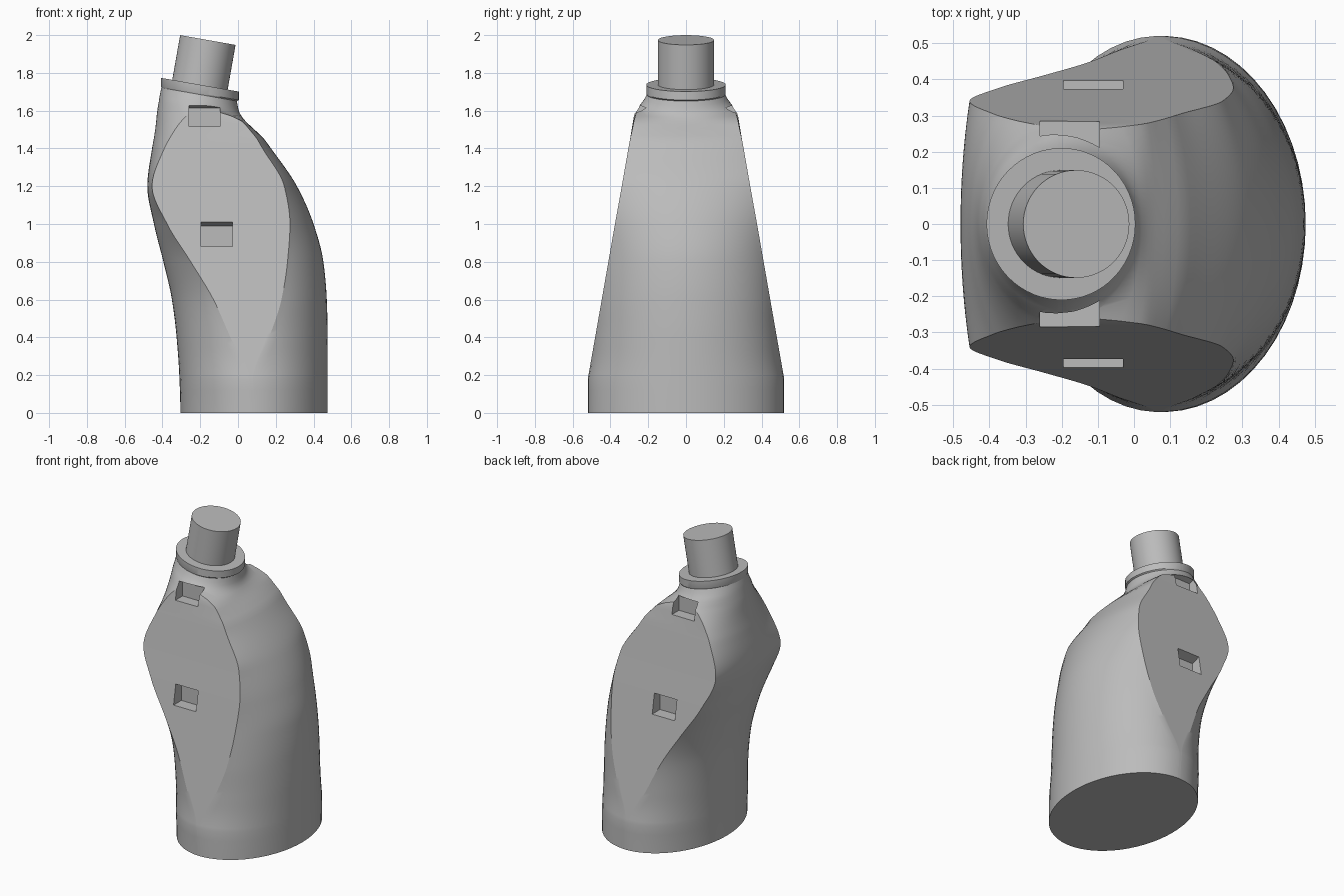
import bpy, bmesh, math
from mathutils import Matrix, Vector

if "Cube" in bpy.data.objects:
    bpy.data.objects.remove(bpy.data.objects["Cube"])

grey = bpy.data.materials.new("plain grey")
grey.use_nodes = True
grey.diffuse_color = (0.5, 0.5, 0.5, 1)
grey.node_tree.nodes["Principled BSDF"].inputs["Base Color"].default_value = (0.5, 0.5, 0.5, 1)

TILT = math.radians(10)
NECK_X = -0.2

# Body sections: height, left edge, flat start, flat end, right edge, half depth
KEYS = [
    (0, -.305, .07, .09, .475, .52),
    (.18, -.31, .06, .08, .475, .52),
    (.4, -.325, -.04, .165, .475, .481),
    (.6, -.35, -.13, .23, .47, .446),
    (.8, -.395, -.25, .262, .452, .411),
    (1.0, -.445, -.375, .275, .4, .376),
    (1.2, -.48, -.455, .245, .312, .34),
    (1.4, -.455, -.39, .13, .175, .305),
    (1.5, -.437, -.33, .07, .1, .287),
    (1.58, -.427, -.26, 0, .03, .273),
    (1.615, -.42, -.22, -.15, .008, .258),
    (1.65, -.414, -.21, -.19, 0, .225),
    (1.69, -.405, -.21, -.19, -.006, .205),
]


def slope(col, i):
    """Monotone slope of one column at key i."""
    if i in (0, len(KEYS) - 1):
        return 0
    a, b, c = KEYS[i - 1:i + 2]
    s = (b[col] - a[col]) / (b[0] - a[0])
    t = (c[col] - b[col]) / (c[0] - b[0])
    return 2 * s * t / (s + t) if s * t > 0 else 0


def section(z):
    i = max(k for k in range(len(KEYS) - 1) if KEYS[k][0] <= z)
    a, b = KEYS[i], KEYS[i + 1]
    h = b[0] - a[0]
    t = (z - a[0]) / h
    out = []
    for col in range(1, 5):
        out.append((1 + 2 * t) * (1 - t) ** 2 * a[col] + t * (1 - t) ** 2 * h * slope(col, i)
                   + t * t * (3 - 2 * t) * b[col] + t * t * (t - 1) * h * slope(col, i + 1))
    return out + [a[5] + t * (b[5] - a[5])]


def ring(z, xl, xa, xb, xr, depth, arc=14, flat=12):
    """Oval cut flat on both sides, leaning with the neck near the top."""
    mid = (xa + xb) / 2

    def side(end, edge):
        limit = math.acos(min(abs(edge - mid) / abs(end - mid), 0.999))
        return [(mid + (end - mid) * math.cos(limit * k / arc),
                 depth * math.sin(limit * k / arc) / math.sin(limit)) for k in range(arc + 1)]

    half = side(xr, xb)
    half += [(xb + (xa - xb) * k / flat, depth) for k in range(1, flat)]
    half += side(xl, xa)[::-1]
    pts = half + [(x, -y) for x, y in half[-2:0:-1]]
    lean = min(max((z - 1.45) / 0.22, 0), 1) * math.tan(TILT)
    return [(x, y, z - (x - NECK_X) * lean) for x, y in pts]


def make_object(name, bm):
    bmesh.ops.recalc_face_normals(bm, faces=bm.faces)
    mesh = bpy.data.meshes.new(name)
    bm.to_mesh(mesh)
    bm.free()
    mesh.materials.append(grey)
    obj = bpy.data.objects.new(name, mesh)
    bpy.context.collection.objects.link(obj)
    return obj


def activate(obj):
    bpy.ops.object.select_all(action='DESELECT')
    obj.select_set(True)
    bpy.context.view_layer.objects.active = obj


# Bottle body, lofted from base to collar
levels = [0, .06, .12] + [.18 + (1.685 - .18) * k / 64 for k in range(65)]
rings = [ring(z, *section(z)) for z in levels]
for z in (1.692, 1.737):
    rings.append(ring(z, NECK_X - .208, NECK_X - .01, NECK_X + .01, NECK_X + .204, .21))
bm = bmesh.new()
loops = [[bm.verts.new(p) for p in r] for r in rings]
count = len(loops[0])
for low, high in zip(loops, loops[1:]):
    for k in range(count):
        n = (k + 1) % count
        bm.faces.new((low[k], low[n], high[n], high[k]))
bm.faces.new(loops[0][::-1])
bm.faces.new(loops[-1])
body = make_object("bottle_body", bm)


# Side pockets, cut on both flat faces
def pocket_cutter(x0, x1, z0, z1, inner, sign):
    profile = [(inner, z0), (.6, z0), (.6, z1 + .06), (inner + .07, z1 + .015), (inner, z1 - .01)]
    bm = bmesh.new()
    face = bm.faces.new([bm.verts.new((x0, sign * y, z)) for y, z in profile])
    new = bmesh.ops.extrude_face_region(bm, geom=[face])["geom"]
    bmesh.ops.translate(bm, vec=(x1 - x0, 0, 0),
                        verts=[v for v in new if isinstance(v, bmesh.types.BMVert)])
    cutter = make_object("pocket_cutter", bm)
    cutter.hide_render = True
    return cutter


for sign in (-1, 1):
    for box in ((-.195, -.03, .88, 1.0, .315), (-.26, -.095, 1.515, 1.625, .21)):
        cutter = pocket_cutter(*box, sign)
        cut = body.modifiers.new("pocket", 'BOOLEAN')
        cut.operation = 'DIFFERENCE'
        cut.solver = 'EXACT'
        cut.object = cutter
        activate(body)
        bpy.ops.object.modifier_apply(modifier=cut.name)
        bpy.data.objects.remove(cutter)

# Spout, a leaning cylinder standing in the collar
bm = bmesh.new()
bmesh.ops.create_cone(bm, cap_ends=True, segments=64, radius1=.149, radius2=.149, depth=.28,
                      matrix=Matrix.Translation(Vector((-.184, 0, 1.836))) @ Matrix.Rotation(TILT, 4, 'Y'))
spout = make_object("spout", bm)

for obj, angle in ((body, 22), (spout, 30)):
    activate(obj)
    bpy.ops.object.shade_smooth_by_angle(angle=math.radians(angle))
